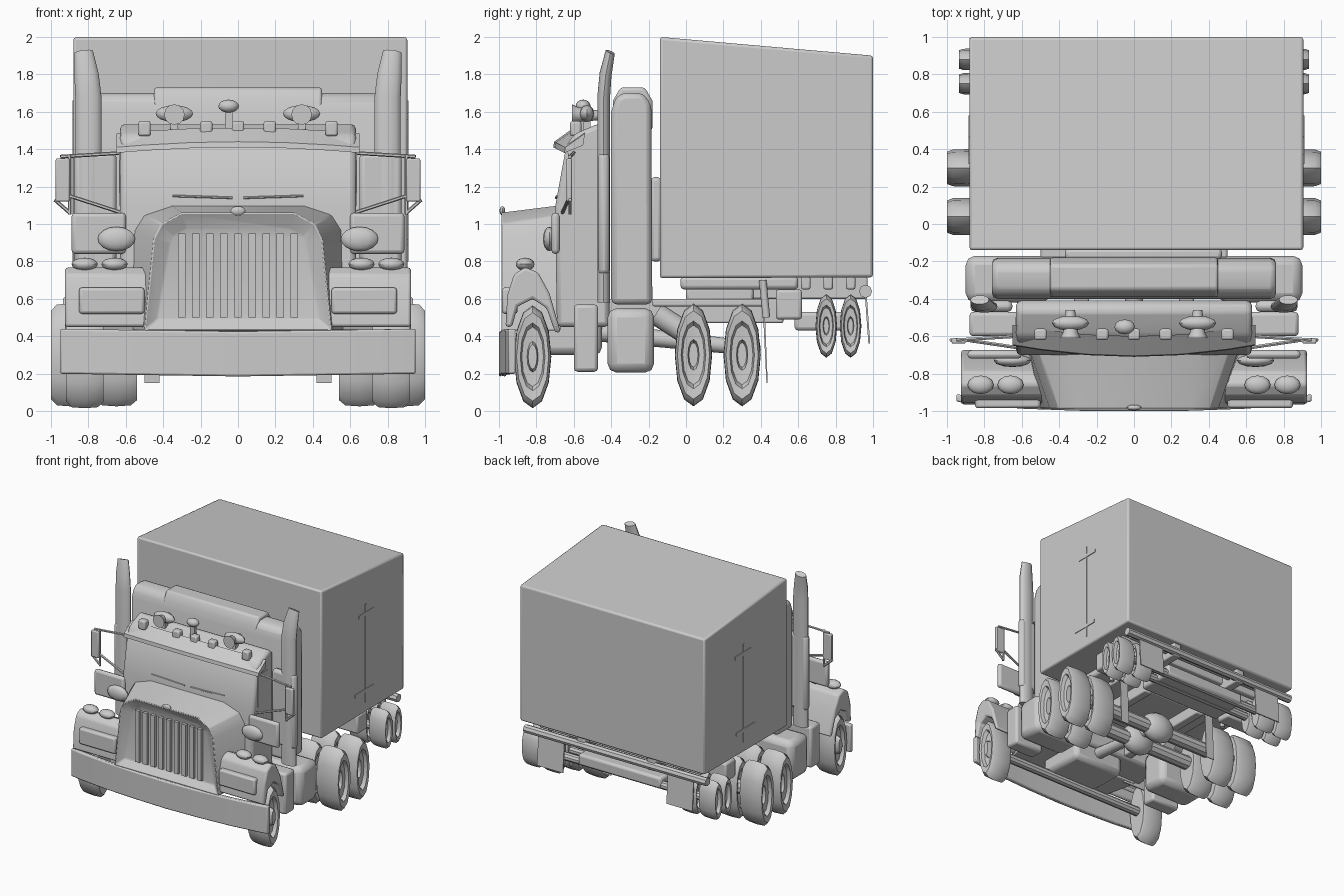
import bpy, bmesh, math
from mathutils import Vector

old = bpy.data.objects.get("Cube")
if old:
    bpy.data.objects.remove(old, do_unlink=True)

grey = bpy.data.materials.new("plain_grey")
grey.use_nodes = True
grey.diffuse_color = (0.6, 0.6, 0.6, 1)
grey.node_tree.nodes["Principled BSDF"].inputs["Base Color"].default_value = (0.6, 0.6, 0.6, 1)

SIDES = ((1, "left"), (-1, "right"))


def finish(name, bm, bevel=0.0, angle=35):
    bmesh.ops.recalc_face_normals(bm, faces=bm.faces)
    me = bpy.data.meshes.new(name)
    bm.to_mesh(me)
    bm.free()
    ob = bpy.data.objects.new(name, me)
    bpy.context.collection.objects.link(ob)
    me.materials.append(grey)
    if bevel:
        mod = ob.modifiers.new("soft_edges", "BEVEL")
        mod.width, mod.segments, mod.limit_method = bevel, 2, "ANGLE"
    bpy.ops.object.select_all(action="DESELECT")
    ob.select_set(True)
    bpy.context.view_layer.objects.active = ob
    bpy.ops.object.shade_smooth_by_angle(angle=math.radians(angle))


def loft(bm, rings):
    """Skin closed rings of equal length and cap both ends."""
    vs = [[bm.verts.new(p) for p in r] for r in rings]
    for a, b in zip(vs, vs[1:]):
        for i in range(len(a)):
            j = (i + 1) % len(a)
            bm.faces.new((a[i], a[j], b[j], b[i]))
    return bm.faces.new(vs[0]), bm.faces.new(vs[-1])


def box(name, x, y, z, bevel=0.0):
    bm = bmesh.new()
    loft(bm, [[(x[0], y[0], h), (x[1], y[0], h), (x[1], y[1], h), (x[0], y[1], h)] for h in z])
    finish(name, bm, bevel)


def side_prism(name, profile, x, bevel=0.0):
    """Extrude a (y, z) outline across x."""
    bm = bmesh.new()
    loft(bm, [[(h, a, b) for a, b in profile] for h in x])
    finish(name, bm, bevel)


def blob(name, c, size):
    bm = bmesh.new()
    bmesh.ops.create_uvsphere(bm, u_segments=12, v_segments=8, radius=1)
    bmesh.ops.scale(bm, vec=size, verts=bm.verts)
    bmesh.ops.translate(bm, vec=c, verts=bm.verts)
    finish(name, bm)


def tube(name, points, radii, seg=12, ry=1.0):
    """Round tube through points; ry flattens the section along y."""
    bm, rings = bmesh.new(), []
    pts = [Vector(p) for p in points]
    for i, p in enumerate(pts):
        d = (pts[min(i + 1, len(pts) - 1)] - pts[max(i - 1, 0)]).normalized()
        u = d.cross(Vector((0, 1, 0)) if abs(d.y) < 0.9 else Vector((1, 0, 0))).normalized()
        v = d.cross(u)
        ring = []
        for k in range(seg):
            t = math.tau * k / seg
            o = (u * math.cos(t) + v * math.sin(t)) * radii[i]
            ring.append(p + Vector((o.x, o.y * ry, o.z)))
        rings.append(ring)
    loft(bm, rings)
    finish(name, bm)


def wheel(name, s, outer, width, y, z, ry, rz, hub):
    """Lathe a tyre with its rim; hub is how far the centre stands out."""
    prof = ((-width, .5), (-width, .88), (-width * .85, .98), (-width * .5, 1), (-width * .15, .98),
            (0, .86), (-.005, .66), (-.035, .58), (-.04, .3), (hub, .24), (hub, .06))
    bm = bmesh.new()
    loft(bm, [[(s * (outer + d), y + ry * r * math.cos(math.tau * k / 12),
                z + rz * r * math.sin(math.tau * k / 12)) for k in range(12)] for d, r in prof])
    finish(name, bm, angle=45)


# Trailer body with sloping roof
side_prism("trailer_body", [(-.14, .71), (-.14, 2), (1, 1.9), (1, .715)], (-.88, .905), .015)
box("trailer_nose_unit", (-.37, .47), (-.19, -.13), (.8, 1.25), .02)
box("trailer_underside", (-.6, .6), (-.03, .6), (.65, .72), .02)
box("trailer_bogie", (-.4, .4), (.58, .92), (.43, .53), .02)
for y in (.64, .76, .88):
    box("trailer_crossbar", (-.78, .78), (y - .025, y + .025), (.65, .72), .01)
tube("trailer_rear_bar", [(-.88, .96, .64), (.88, .96, .64)], [.035, .035], 8)

# Wheels and axles
for s, side in SIDES:
    wheel(side + "_front_wheel", s, .92, .2, -.82, .29, .1, .275, .0)
    for n, y in (("drive_a", .04), ("drive_b", .3)):
        wheel(f"{side}_{n}_outer_wheel", s, 1.0, .21, y, .3, .1, .275, -.08)
        wheel(f"{side}_{n}_inner_wheel", s, .76, .22, y, .3, .1, .275, -.05)
    for n, y in (("trailer_a", .75), ("trailer_b", .88)):
        wheel(f"{side}_{n}_outer_wheel", s, .935, .16, y, .455, .058, .17, -.06)
        wheel(f"{side}_{n}_inner_wheel", s, .75, .17, y, .455, .058, .17, -.05)
for n, y, z, r in (("front", -.82, .29, .04), ("drive_a", .04, .31, .06), ("drive_b", .3, .31, .06),
                   ("trailer_a", .75, .455, .035), ("trailer_b", .88, .455, .035)):
    tube(n + "_axle", [(-.85, y, z), (.85, y, z)], [r, r], 10)
for y in (.04, .3):
    blob("differential", (0, y, .33), (.16, .1, .13))

# Tractor frame, engine and drive shaft
box("frame_deck", (-.5, .5), (-.18, .42), (.56, .6), .01)
box("engine", (-.25, .25), (-.88, -.45), (.3, .62), .04)
tube("drive_shaft", [(0, -.45, .42), (0, .3, .34)], [.05, .04])
box("coupling_plate", (-.4, .4), (.0, .36), (.59, .66), .015)

# Hood with recessed grille
bm = bmesh.new()
front = ((.3, 1.06), (.41, 1.0), (.45, .92), (.5, .43))
back = ((.36, 1.1), (.51, 1.05), (.56, .97), (.57, .43))
rings = [[(x, y, z) for x, z in half] + [(-x, y, z) for x, z in reversed(half)]
         for y, half in ((-.99, front), (-.67, back))]
nose, _ = loft(bm, rings)
bmesh.ops.recalc_face_normals(bm, faces=bm.faces)
bmesh.ops.inset_region(bm, faces=[nose], thickness=.09, depth=0)
bmesh.ops.translate(bm, vec=(0, .05, 0), verts=nose.verts)
finish("hood", bm, .015)
for i in range(9):
    x = -.3 + .075 * i
    box("grille_bar", (x - .02, x + .02), (-.965, -.925), (.5, .95))
blob("hood_badge", (0, -.982, 1.07), (.04, .015, .025))

# Curved bumper
bm = bmesh.new()
plan = [(x, -1 + .05 * abs(x / .95) ** 3) for x in (-.95, -.85, -.6, -.3, 0, .3, .6, .85, .95)]
plan += [(x, y + .04) for x, y in reversed(plan)]
loft(bm, [[(x, y, z + .015 * abs(x)) for x, y in plan] for z in (.185, .425)])
finish("bumper", bm, .01)

# Cab, visor and roof lights
side_prism("cab", [(-.69, .45), (-.70, 1.09), (-.64, 1.42), (-.6, 1.48), (-.46, 1.54),
                   (-.41, 1.5), (-.41, .45)], (-.63, .63), .025)
bm = bmesh.new()
loft(bm, [[(x, y + .06 * (x / .65) ** 2, z - .03 * (x / .65) ** 2) for y, z in
           ((-.71, 1.41), (-.705, 1.44), (-.6, 1.515), (-.61, 1.45))]
          for x in (-.65, -.5, -.25, 0, .25, .5, .65)])
finish("sun_visor", bm)
for x in (-.5, -.17, 0, .17, .5):
    box("roof_marker", (x - .033, x + .033), (-.62, -.56), (1.47, 1.55), .012)
blob("center_beacon", (-.05, -.55, 1.63), (.055, .04, .035))
box("beacon_stem", (-.07, -.03), (-.56, -.53), (1.48, 1.62))

# Sleeper compartment
roof = [(-.4, .57), (-.4, 1.6), (-.375, 1.68), (-.33, 1.7), (-.23, 1.7), (-.185, 1.64), (-.18, .57)]
side_prism("sleeper", roof, (-.76, .76), .03)
side_prism("sleeper_raised_roof", [(-.395, 1.5), (-.39, 1.66), (-.35, 1.73), (-.22, 1.73), (-.18, 1.66), (-.18, 1.5)],
           (-.45, .45), .015)

# Parts on both flanks
arch = [(-.965, .45), (-.955, .62), (-.92, .73), (-.86, .77), (-.79, .74), (-.73, .63), (-.67, .42),
        (-.7, .42), (-.745, .55), (-.82, .6), (-.9, .56), (-.93, .45)]
for s, side in SIDES:
    def span(a, b):
        return sorted((s * a, s * b))
    # Trailer door hardware and running gear
    plate = span(.88, .886) if s < 0 else span(.9, .911)
    box(side + "_door_bar", plate, (.46, .47), (.8, 1.66))
    box(side + "_door_upper_rail", plate, (.37, .58), (1.56, 1.59))
    box(side + "_door_lower_rail", plate, (.32, .57), (.89, .92))
    box(side + "_trailer_rail", span(.3, .38), (.02, .97), (.6, .72), .01)
    box(side + "_landing_gear", span(.5, .82), (.48, .62), (.49, .65), .015)
    tube(side + "_landing_leg", [(s * .6, .41, .7), (s * .6, .43, .5)], [.02, .02])
    side_prism(side + "_mudflap", [(.41, .56), (.43, .15), (.437, .15), (.42, .56)], span(.42, .5))
    side_prism(side + "_rear_mudflap", [(.955, .64), (.975, .36), (.985, .36), (.965, .64)], span(.5, .75))
    box(side + "_frame_rail", span(.24, .32), (-.92, .52), (.47, .6), .01)
    tube(side + "_air_tank", [(s * .4, -.16, .52), (s * .4, -.02, .43)], [.06, .06])
    # Front wings and lamps
    side_prism(side + "_fender", arch, span(.46, .925), .015)
    box(side + "_headlight", span(.5, .85), (-.985, -.9), (.52, .66), .015)
    for x in (.66, .82):
        blob(side + "_fender_lamp", (s * x, -.86, .785), (.07, .05, .035))
    blob(side + "_side_lamp", (s * .65, -.73, .92), (.1, .035, .065))
    box(side + "_cowl_panel", span(.6, .89), (-.72, -.675), (.84, 1.06), .02)
    # Tank, steps and door window
    box(side + "_fuel_tank", span(.45, .9), (-.42, -.17), (.205, .55), .05)
    box(side + "_step_box", span(.6, .88), (-.6, -.47), (.21, .57), .02)
    box(side + "_door_window", span(.628, .635), (-.63, -.5), (1.1, 1.38))
    tube(side + "_wiper", [(s * .03, -.695, 1.14), (s * .35, -.69, 1.15)], [.006, .006], 6)
    # Roof horns
    tube(side + "_horn", [(s * .34, -.61, 1.585), (s * .34, -.58, 1.585), (s * .34, -.46, 1.58)], [.055, .04, .025])
    blob(side + "_beacon", (s * .34, -.53, 1.59), (.1, .04, .045))
    box(side + "_horn_stem", span(.32, .36), (-.55, -.51), (1.48, 1.58))
    # Exhaust stack with flattened shield
    tube(side + "_exhaust_stack", [(s * .8, -.44, .58), (s * .8, -.44, 1.68), (s * .81, -.43, 1.8),
         (s * .825, -.405, 1.92)], [.07, .07, .065, .05], 14, .5)
    box(side + "_exhaust_shield", span(.65, .875), (-.47, -.41), (.73, 1.38), .025)
    # Mirror and its arms
    box(side + "_mirror", span(.9, .975), (-.64, -.61), (1.12, 1.35), .008)
    for a, b in (((.9, -.62, 1.37), (.9, -.62, 1.05)), ((.9, -.62, 1.15), (.56, -.67, 1.04)),
                 ((.95, -.62, 1.36), (.62, -.6, 1.38)), ((.9, -.62, 1.06), (.98, -.62, 1.13))):
        tube(side + "_mirror_arm", [(s * a[0], *a[1:]), (s * b[0], *b[1:])], [.01, .01], 6)
